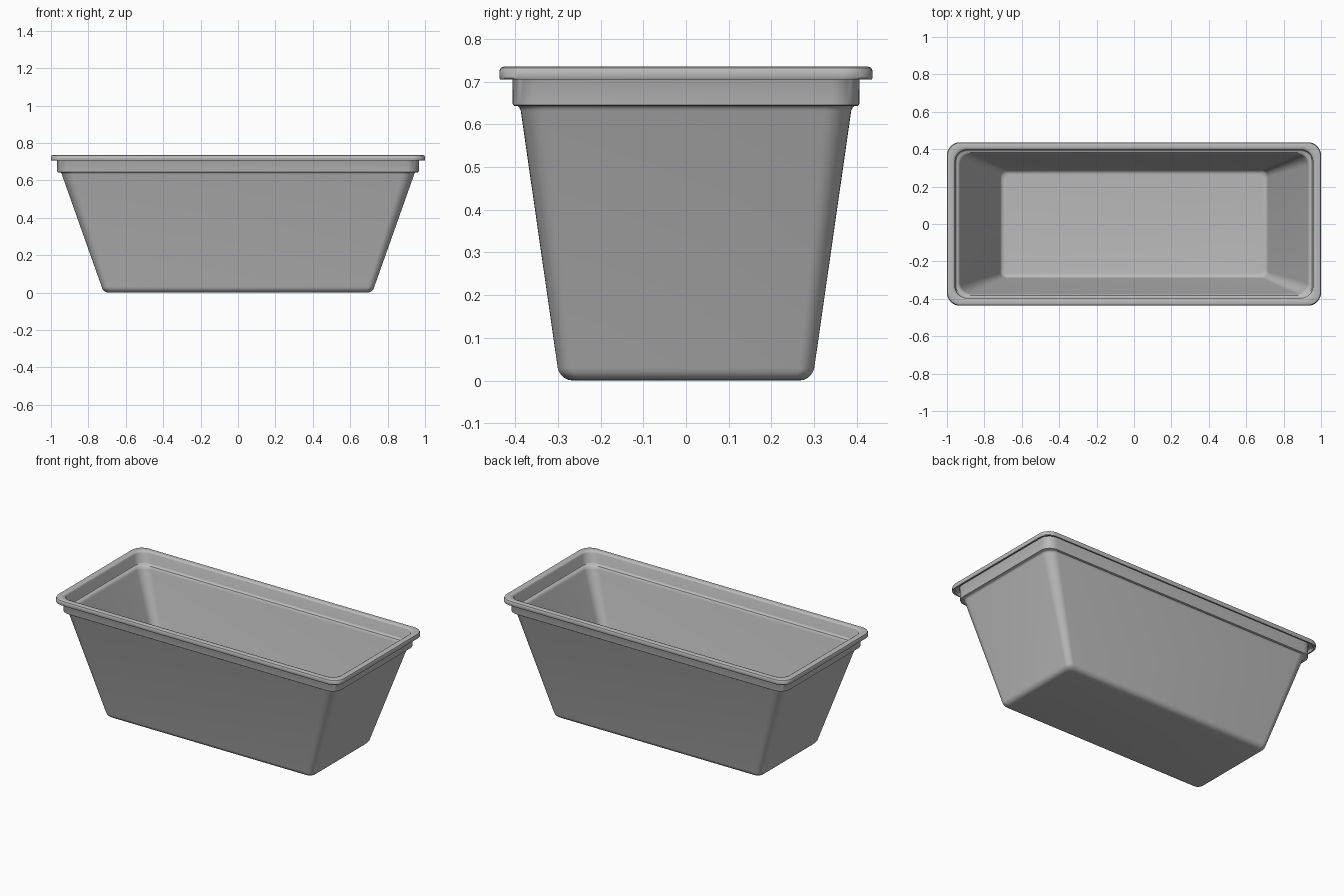
import bpy, bmesh, math

if "Cube" in bpy.data.objects:
    bpy.data.objects.remove(bpy.data.objects["Cube"])

plastic = bpy.data.materials.new("grey_plastic")
plastic.diffuse_color = (0.5, 0.5, 0.5, 1)
plastic.use_nodes = True
plastic.node_tree.nodes["Principled BSDF"].inputs["Base Color"].default_value = plastic.diffuse_color
SEG = 8  # segments per rounded corner


def ring(bm, hx, hy, r, z):
    """Rounded rectangle loop of vertices at height z."""
    verts = []
    for k, (sx, sy) in enumerate(((1, 1), (-1, 1), (-1, -1), (1, -1))):
        for i in range(SEG + 1):
            a = math.pi / 2 * (k + i / SEG)
            verts.append(bm.verts.new((sx * (hx - r) + r * math.cos(a),
                                       sy * (hy - r) + r * math.sin(a), z)))
    return verts


def fillet(hx, hy, r, z, n=5):
    """Rounded floor edge, from the floor outwards and up to the wall."""
    return [(hx - r + r * math.sin(a), hy - r + r * math.sin(a), 0.036 - r + r + z - r * math.cos(a))
            for a in (math.radians(80) * i / n for i in range(n + 1))]


# Wall section as (half width, half depth, height): outer skin, from floor up
outer = fillet(0.729, 0.301, 0.036, 0.0)
outer += [
    (0.942, 0.387, 0.632), (0.945, 0.390, 0.639), (0.950, 0.394, 0.643),  # under the step
    (0.962, 0.402, 0.643), (0.966, 0.405, 0.645), (0.967, 0.406, 0.649),  # collar
    (0.968, 0.407, 0.718), (0.970, 0.409, 0.721),                        # hollow under lip
    (0.984, 0.421, 0.721), (0.987, 0.424, 0.718),
    (0.988, 0.425, 0.708), (0.990, 0.427, 0.705),                        # lip edge
    (0.998, 0.435, 0.705), (1.000, 0.437, 0.708),
    (1.000, 0.437, 0.725), (0.997, 0.434, 0.732), (0.990, 0.427, 0.735),
]
# Inner skin, from the lip down to the floor
inner = [
    (0.968, 0.407, 0.735), (0.961, 0.400, 0.732), (0.957, 0.396, 0.725),
    (0.956, 0.395, 0.663), (0.953, 0.392, 0.657), (0.947, 0.388, 0.655),  # inner ledge
    (0.938, 0.381, 0.653), (0.932, 0.376, 0.645), (0.929, 0.374, 0.637),
]
inner += fillet(0.717, 0.289, 0.024, 0.012)[::-1]


def corner_radius(hx):
    """Corners grow rounder towards the rim."""
    return 0.035 + 0.035 * max(0, (hx - 0.73) / 0.27)


bm = bmesh.new()
rings = [ring(bm, hx, hy, corner_radius(hx), z) for hx, hy, z in outer + inner]
count = len(rings[0])
for lower, upper in zip(rings, rings[1:]):
    for i in range(count):
        j = (i + 1) % count
        bm.faces.new((lower[i], lower[j], upper[j], upper[i]))
bm.faces.new(rings[0][::-1])   # underside
bm.faces.new(rings[-1])        # inside floor
bmesh.ops.recalc_face_normals(bm, faces=bm.faces)

mesh = bpy.data.meshes.new("planter_trough")
bm.to_mesh(mesh)
bm.free()
mesh.materials.append(plastic)
trough = bpy.data.objects.new("planter_trough", mesh)
bpy.context.collection.objects.link(trough)

# Rest the trough on the ground
low = min(v.co.z for v in mesh.vertices)
for v in mesh.vertices:
    if v.co.z < 0.3:
        v.co.z -= low if low < 0.01 else 0

bpy.context.view_layer.objects.active = trough
trough.select_set(True)
bpy.ops.object.shade_smooth_by_angle(angle=math.radians(40))
